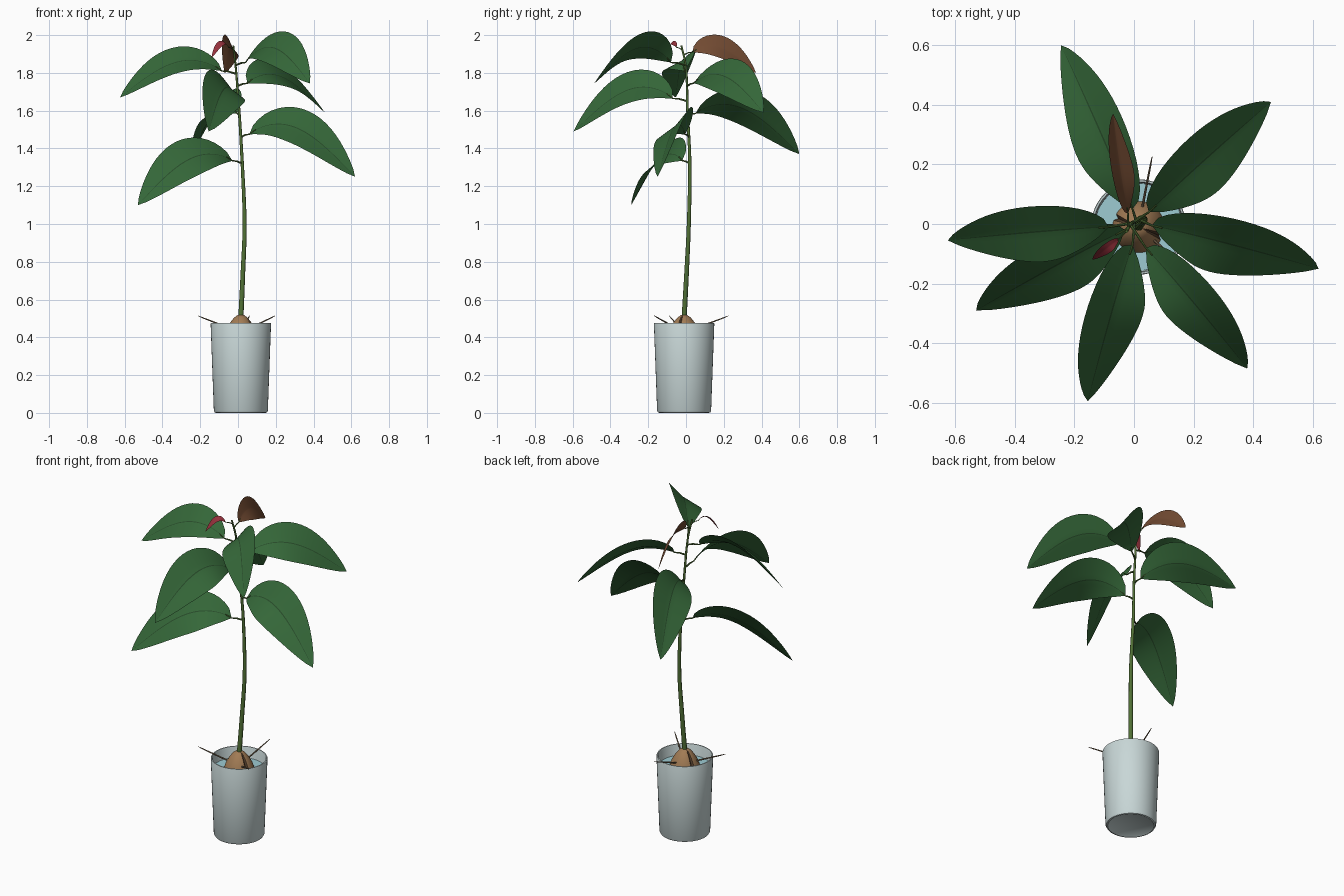
import bpy, bmesh, math
from mathutils import Vector

cube = bpy.data.objects.get("Cube")
if cube:
    bpy.data.objects.remove(cube, do_unlink=True)

UP = Vector((0, 0, 1))
CENTRE = Vector((0.015, -0.01, 0))


def material(name, rgb):
    m = bpy.data.materials.new(name)
    m.use_nodes = True
    colour = (*rgb, 1)
    m.diffuse_color = colour
    m.node_tree.nodes["Principled BSDF"].inputs["Base Color"].default_value = colour
    return m


GREEN = material("leaf green", (0.035, 0.135, 0.04))
VEIN = material("vein dark green", (0.02, 0.07, 0.022))
BROWN = material("young leaf brown", (0.17, 0.07, 0.032))
RED = material("bud red", (0.3, 0.03, 0.045))
STEM = material("stem green", (0.08, 0.16, 0.035))
SEED = material("seed tan", (0.36, 0.2, 0.09))
CRACK = material("seed crack brown", (0.09, 0.05, 0.025))
WOOD = material("pick wood", (0.2, 0.14, 0.08))
CUP = material("cup pale grey", (0.58, 0.68, 0.68))
WATER = material("water blue", (0.34, 0.6, 0.65))


def loft(name, rows, mats, wrap=False, pick=None, angle=40):
    """Skin a grid of points; pick(row, column) chooses the material slot."""
    bm = bmesh.new()
    grid = [[bm.verts.new(p) for p in row] for row in rows]
    n = len(rows[0])
    for i in range(len(rows) - 1):
        for j in range(n if wrap else n - 1):
            k = (j + 1) % n
            f = bm.faces.new((grid[i][j], grid[i][k], grid[i + 1][k], grid[i + 1][j]))
            f.material_index = pick(i, j) if pick else 0
    bmesh.ops.remove_doubles(bm, verts=bm.verts, dist=0.00005)
    if wrap:
        bmesh.ops.recalc_face_normals(bm, faces=bm.faces)
    me = bpy.data.meshes.new(name)
    bm.to_mesh(me)
    bm.free()
    for m in mats:
        me.materials.append(m)
    ob = bpy.data.objects.new(name, me)
    bpy.context.collection.objects.link(ob)
    bpy.ops.object.select_all(action="DESELECT")
    ob.select_set(True)
    bpy.context.view_layer.objects.active = ob
    bpy.ops.object.shade_smooth_by_angle(angle=math.radians(angle))
    return ob


def lathe(name, profile, mats, sides=48, shape=None, pick=None):
    def ring(r, z):
        out = []
        for j in range(sides):
            a = math.tau * j / sides
            s = r * (shape(a) if shape else 1)
            out.append(CENTRE + Vector((s * math.cos(a), s * math.sin(a), z)))
        return out
    return loft(name, [ring(r, z) for r, z in profile], mats, True, pick)


def tube(name, path, r0, r1, mat, sides=10):
    rows, last = [], len(path) - 1
    for i, p in enumerate(path):
        t = (path[min(i + 1, last)] - path[max(i - 1, 0)]).normalized()
        a = t.cross(Vector((0.3, 1, 0.1))).normalized()
        b = t.cross(a)
        r = r0 + (r1 - r0) * i / last
        rows.append([p + r * (a * math.cos(q) + b * math.sin(q))
                     for q in (math.tau * j / sides for j in range(sides))])
    rows = [[path[0]] * sides] + rows + [[path[-1]] * sides]
    return loft(name, rows, [mat], True)


# Cup with a rounded foot, thin wall and open top
lathe("cup", [(0, 0.004), (0.125, 0.004), (0.13, 0), (0.138, 0.002), (0.143, 0.012),
              (0.16, 0.472), (0.158, 0.477), (0.152, 0.477), (0.149, 0.47),
              (0.134, 0.02), (0, 0.016)], [CUP])
lathe("water", [(0, 0.41), (0.1465, 0.41)], [WATER])

# Seed, split by a narrow groove on two sides
def split(j):
    return (j + 3) % 24 in (0, 23)

lathe("seed", [(0, 0.29), (0.04, 0.297), (0.075, 0.325), (0.09, 0.365), (0.088, 0.405),
               (0.075, 0.445), (0.055, 0.48), (0.035, 0.505), (0.018, 0.517), (0, 0.52)],
      [SEED, CRACK], shape=lambda a: 0.85 if abs(math.sin(a + math.pi / 8)) < 0.04 else 1,
      pick=lambda i, j: int(split(j)))

# Three picks holding the seed above the cup
for k in range(3):
    a = math.radians(79 + 120 * k)
    d = Vector((math.cos(a), math.sin(a), 0))
    tube("pick_%d" % (k + 1), [CENTRE + d * r + UP * z for r, z in
                               ((0.05, 0.444), (0.215, 0.504), (0.24, 0.514))], 0.005, 0.0012, WOOD, 8)

# Stem: a gently bowed tapering tube
KNOTS = [Vector(p) for p in ((0.015, -0.01, 0.5), (0.025, 0.002, 0.72), (0.035, 0.015, 1),
                             (0.022, 0.02, 1.33), (0.006, 0.008, 1.6), (-0.012, 0, 1.83),
                             (-0.025, -0.025, 1.945))]


def stem_at(z):
    """Smooth point on the stem at a height."""
    i = max(k for k in range(len(KNOTS) - 1) if KNOTS[k].z <= z or k == 0)
    a, b = KNOTS[i], KNOTS[i + 1]
    p = KNOTS[max(i - 1, 0)]
    q = KNOTS[min(i + 2, len(KNOTS) - 1)]
    h, t = b.z - a.z, (z - a.z) / (b.z - a.z)
    ma, mb = (b - p) * h / (b.z - p.z), (q - a) * h / (q.z - a.z)
    v = (a * (2 * t**3 - 3 * t**2 + 1) + ma * (t**3 - 2 * t**2 + t)
         + b * (3 * t**2 - 2 * t**3) + mb * (t**3 - t**2))
    return Vector((v.x, v.y, z))


tube("stem", [stem_at(0.5 + 1.445 * i / 40) for i in range(41)], 0.014, 0.005, STEM, 12)


def leaf(name, base, tip, rise, width, roll, mats, stalk):
    """Arched pointed blade; positive roll lowers its right-hand edge."""
    base, tip = Vector(base), Vector(tip)
    right = (tip - base).cross(UP).normalized()
    roll, steps = math.radians(roll), 20

    def mid(t):
        return base.lerp(tip, t) + UP * rise * math.sin(math.pi * t ** 0.85)

    across = (-1, -0.75, -0.5, -0.25, -0.025, 0.025, 0.25, 0.5, 0.75, 1)
    rows = []
    for i in range(steps + 1):
        t = i / steps
        tangent = (mid(t + 0.01) - mid(t - 0.01 if t > 0.01 else t)).normalized()
        normal = right.cross(tangent)
        side = right * math.cos(roll) - normal * math.sin(roll)
        face = side.cross(tangent)
        w = width / 2 * max(0, math.sin(math.pi * t ** 0.85)) ** 0.8
        rows.append([mid(t) + side * w * u + face * w * 0.12 * (abs(u) - 0.5) for u in across])
    loft(name, rows, mats, pick=lambda i, j: int(j == 4), angle=60)

    # Stalk joining the blade to the stem
    start = stem_at(min(base.z - 0.015, 1.94))
    bend = start.lerp(base, 0.55) + UP * 0.004
    tube(name + "_stalk", [start, bend, base, mid(0.06)], stalk, stalk * 0.5, STEM, 8)


LEAVES = [
    ("leaf_low_right", (-0.03, -0.02, 1.335), (-0.53, -0.29, 1.10), 0.12, 0.26, -42),
    ("leaf_low_left", (0.06, -0.005, 1.475), (0.62, -0.15, 1.25), 0.14, 0.26, 42),
    ("leaf_back_right", (-0.005, 0.05, 1.585), (-0.245, 0.6, 1.37), 0.13, 0.25, -40),
    ("leaf_front", (-0.005, -0.07, 1.665), (-0.155, -0.595, 1.49), 0.13, 0.255, -43),
    ("leaf_back_left", (0.05, 0.04, 1.745), (0.46, 0.41, 1.59), 0.11, 0.25, 38),
    ("leaf_high_right", (-0.085, -0.01, 1.81), (-0.625, -0.055, 1.67), 0.115, 0.23, -35),
    ("leaf_high_left", (0.04, -0.08, 1.855), (0.38, -0.485, 1.745), 0.13, 0.235, 40),
]
for spec in LEAVES:
    leaf(*spec, [GREEN, VEIN], 0.0055)
leaf("young_leaf", (-0.02, 0.035, 1.91), (-0.07, 0.37, 1.80), 0.075, 0.14, 58, [BROWN, BROWN], 0.004)
leaf("bud_leaf", (-0.05, -0.05, 1.935), (-0.14, -0.12, 1.88), 0.045, 0.04, -30, [RED, RED], 0.003)
